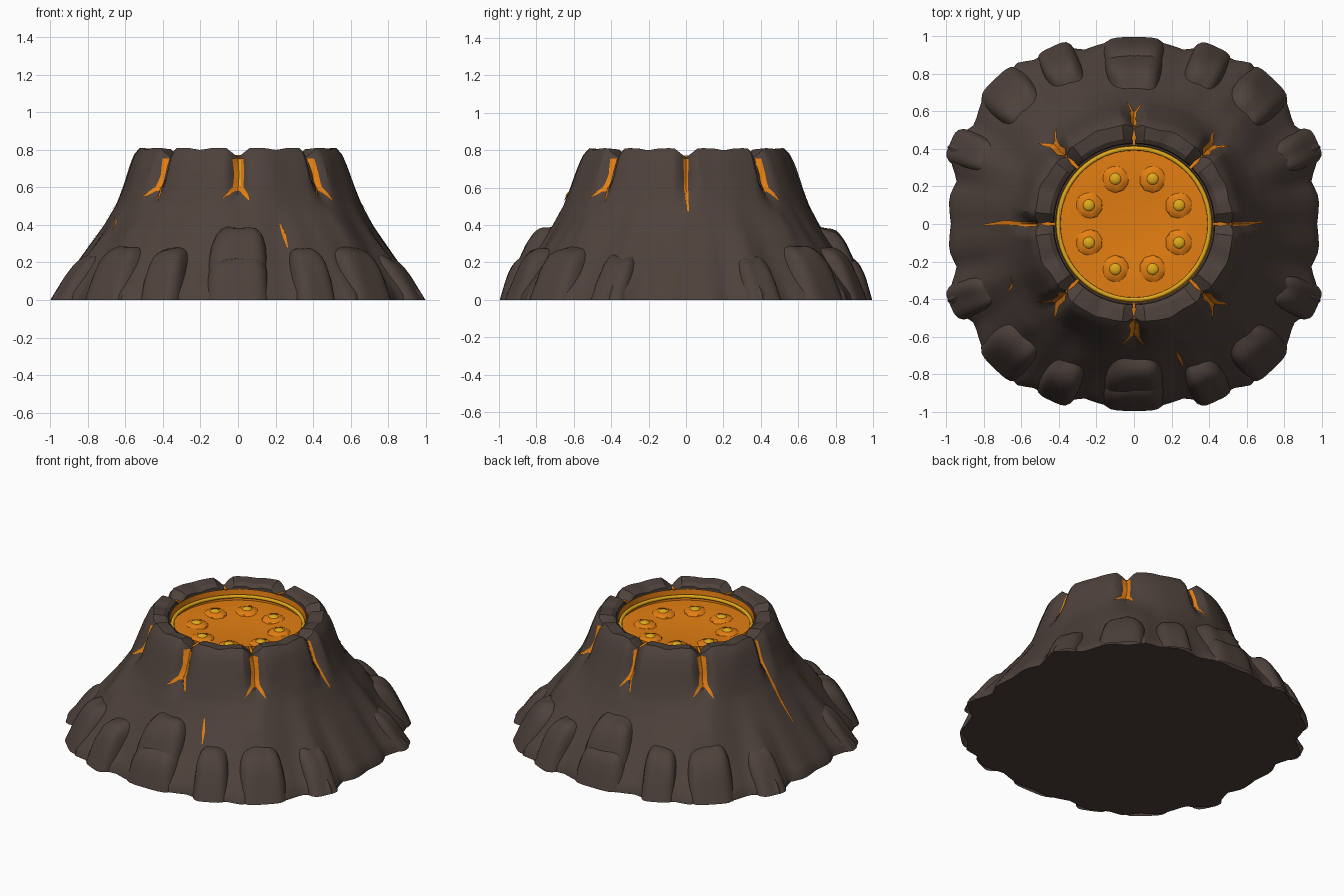
import bpy, bmesh, math
from mathutils import Vector, noise

if "Cube" in bpy.data.objects:
    bpy.data.objects.remove(bpy.data.objects["Cube"])


def material(name, rgb):
    m = bpy.data.materials.new(name)
    m.use_nodes = True
    m.diffuse_color = (*rgb, 1)
    m.node_tree.nodes["Principled BSDF"].inputs["Base Color"].default_value = (*rgb, 1)
    return m


ROCK = material("dark rock", (0.076, 0.053, 0.044))
LAVA = material("orange lava", (0.77, 0.21, 0.006))
GLOW = material("yellow lava", (0.75, 0.40, 0.011))


def finish(bm, name, mat, angle=30):
    bmesh.ops.recalc_face_normals(bm, faces=bm.faces)
    mesh = bpy.data.meshes.new(name)
    bm.to_mesh(mesh)
    bm.free()
    mesh.materials.append(mat)
    ob = bpy.data.objects.new(name, mesh)
    bpy.context.collection.objects.link(ob)
    bpy.ops.object.select_all(action="DESELECT")
    ob.select_set(True)
    bpy.context.view_layer.objects.active = ob
    bpy.ops.object.shade_smooth_by_angle(angle=math.radians(angle))


def lerp_table(table, x):
    for (a, u), (b, v) in zip(table, table[1:]):
        if x <= b:
            return u + (v - u) * max(0, x - a) / (b - a)
    return table[-1][1]


def polar(r, th, z):
    return Vector((r * math.cos(th), r * math.sin(th), z))


# Slope profile (height, radius) and lobed foot outline (degrees, radius)
SLOPE = [(0, .98), (.04, .97), (.2, .855), (.3, .785), (.4, .715), (.5, .66),
         (.6, .622), (.7, .588), (.77, .56), (.81, .525)]
FOOT = [(0, .975), (8, .995), (14, .97), (22.5, 1.075), (32, 1.0), (42, 1.06),
        (48, 1.03), (54, 1.06), (59, 1.02), (66, 1.03), (74, .965), (83, .98), (90, .965)]


def gap_distance(th):
    step = math.pi / 4
    return abs((th + step / 2) % step - step / 2)


def rim_height(th):
    dip = .05 * max(0, 1 - gap_distance(th) / .12)
    return .81 - dip - .01 * max(0, -math.cos(8 * th)) ** 4


def slope_radius(th, z):
    fold = math.degrees(math.asin(min(1, abs(math.sin(th)))))
    foot = lerp_table(FOOT, fold) / .98
    fade = max(0, 1 - z / .5)
    r = lerp_table(SLOPE, z) * (1 + (foot - 1) * fade)
    groove = max(0, 1 - gap_distance(th) / .1)
    r -= .06 * groove * min(1, max(0, (z - .48) / .15))
    # Ridges that run down below the diagonal cracks
    ridge = max(0, 1 - abs(fold - 45) / 16) * max(0, 1 - abs(z - .38) / .2)
    p = polar(1, th, z)
    bump = noise.noise(Vector((p.x * 3.5, p.y * 3.5, z * 3)))
    return r + .045 * ridge + .014 * bump * min(1, z * 4)


# Mountain body: outer slope, rim and crater wall in one skin
N, ROWS = 160, 24
bm = bmesh.new()
rings = []
for j in range(ROWS + 4):
    ring = []
    for i in range(N):
        th = 2 * math.pi * i / N
        top = rim_height(th)
        if j <= ROWS:
            z = top * j / ROWS
            r = slope_radius(th, z)
        else:
            r, z = [(.455, top - .006), (.43, top - .025), (.425, .68)][j - ROWS - 1]
        ring.append(bm.verts.new(polar(r, th, z)))
    rings.append(ring)
for lo, hi in zip(rings, rings[1:]):
    for i in range(N):
        k = (i + 1) % N
        bm.faces.new((lo[i], lo[k], hi[k], hi[i]))
bm.faces.new(rings[0])
finish(bm, "mountain_body", ROCK)


# Boulders: rounded blocks, flat below, whose outer side leans inwards
def boulder(name, deg, r_in, r_low, r_top, half, h):
    bm = bmesh.new()
    bmesh.ops.create_icosphere(bm, subdivisions=4, radius=1)
    cut = [v for v in bm.verts if v.co.z < -.01]
    bmesh.ops.delete(bm, geom=cut, context="VERTS")
    th = math.radians(deg)
    out, side = polar(1, th, 0), polar(1, th + math.pi / 2, 0)
    for v in bm.verts:
        x, y, z = v.co / sum(abs(c) ** 4.5 for c in v.co) ** (1 / 4.5)
        z = max(0, z)
        outer = r_low + (r_top - r_low) * z
        r = r_in + (outer - r_in) * (x + 1) / 2
        rough = 1 + .06 * noise.noise(Vector((x * 1.5 + deg, y * 1.5, z * 1.5)))
        v.co = out * r + side * (y * half * (1 - .15 * z) * rough) + Vector((0, 0, z * h * rough))
    finish(bm, name, ROCK, 40)


for side, deg in (("front", -90), ("back", 90)):
    boulder(side + "_ledge_boulder", deg, .6, .995, .93, .18, .235)
    boulder(side + "_tall_boulder", deg, .55, .97, .84, .175, .385)
for n, deg, low, top, half, h in (("inner", 65, 1.04, .93, .115, .275),
                                  ("corner", 46, 1.07, .94, .15, .285),
                                  ("outer", 24, 1.07, .91, .11, .24)):
    for s, d in (("back_left", deg), ("back_right", 180 - deg),
                 ("front_left", -deg), ("front_right", deg - 180)):
        boulder(f"{s}_{n}_boulder", d, .62, low, top, half, h)

# Crater pool and its orange wall
bm = bmesh.new()
SIDES = 64
loops = [[bm.verts.new(polar(r, 2 * math.pi * i / SIDES, z)) for i in range(SIDES)]
         for r, z in ((.42, .772), (.412, .70), (.36, .70), (.27, .705), (.2, .695))]
for a, b in zip(loops, loops[1:]):
    for i in range(SIDES):
        k = (i + 1) % SIDES
        bm.faces.new((a[i], a[k], b[k], b[i]))
bm.faces.new(loops[-1])
finish(bm, "lava_pool", LAVA)

# Glowing ring at the pool edge
bpy.ops.mesh.primitive_torus_add(major_radius=.403, minor_radius=.012, location=(0, 0, .73),
                                 major_segments=64, minor_segments=8)
ring = bpy.context.object
ring.name = "glowing_ring"
ring.data.materials.append(GLOW)
bpy.ops.object.shade_smooth_by_angle(angle=math.radians(60))

# Bubbles: broad orange mound with a small yellow tip
for k in range(8):
    th = math.pi / 8 + k * math.pi / 4
    for name, radius, flat, z, mat in (("mound", .075, .34, .694, LAVA),
                                       ("bubble", .034, .5, .711, GLOW)):
        bm = bmesh.new()
        bmesh.ops.create_icosphere(bm, subdivisions=2, radius=radius)
        for v in bm.verts:
            v.co = Vector((v.co.x, v.co.y, v.co.z * flat)) + polar(.26, th, z)
        finish(bm, f"lava_{name}_{k + 1}", mat)


# Lava cracks: thin strips laid on the slope; points are (sideways, height, half width)
def strip(bm, deg, points, lift):
    rows = []
    for (s0, z0, w0), (s1, z1, w1) in zip(points, points[1:]):
        for t in range(7):
            f = t / 6
            s, z, w = (a + (b - a) * f for a, b in ((s0, s1), (z0, z1), (w0, w1)))
            row = []
            for k in (-1, 0, 1):
                r = slope_radius(math.radians(deg), z)
                th = math.radians(deg) + (s + k * w) / r
                row.append(bm.verts.new(polar(slope_radius(th, z) + lift, th, z)))
            rows.append(row)
    for a, b in zip(rows, rows[1:]):
        for i in (0, 1):
            bm.faces.new((a[i], a[i + 1], b[i + 1], b[i]))


def crack(name, deg, *paths, mat=LAVA, lift=.008):
    bm = bmesh.new()
    for path in paths:
        strip(bm, deg, path, lift)
    bmesh.ops.remove_doubles(bm, verts=bm.verts, dist=.0005)
    finish(bm, name, mat)


def forked(name, deg, w):
    crack(name, deg,
          [(0, .755, w), (.005, .67, w * .85), (0, .58, w)],
          [(-w * .4, .60, w * .6), (-w * 1.7, .565, w * .45), (-w * 2.8, .54, .002)],
          [(w * .4, .60, w * .6), (w * 1.4, .56, w * .45), (w * 2.2, .525, .002)])


forked("front_crack", -90, .028)
crack("front_crack_glow", -90, [(.01, .745, .006), (.01, .61, .006)], mat=GLOW, lift=.012)
forked("back_crack", 90, .016)
for name, deg in (("front_left", -45), ("front_right", -135),
                  ("back_left", 45), ("back_right", 135)):
    forked(name + "_crack", deg, .025)
crack("left_crack", 0, [(0, .755, .012), (0, .6, .011), (.012, .47, .004)])
crack("right_crack", 180, [(0, .755, .013), (0, .6, .012), (-.008, .45, .012), (.005, .28, .004)])
crack("front_small_crack", -71, [(-.01, .41, .003), (-.002, .35, .01), (.002, .28, .003)])
crack("side_small_crack", -155, [(-.03, .44, .006), (.02, .42, .01), (.04, .37, .003)])

# Lava spilling through each rim gap
for k in range(8):
    th = k * math.pi / 4
    bm = bmesh.new()
    across = polar(1, th + math.pi / 2, 0)
    outer = slope_radius(th, .755) + .008
    bm.faces.new([bm.verts.new(polar(r, th, z) + across * w) for r, z, w in
                  ((.418, .767, -.008), (.418, .767, .008),
                   (outer, .76, .012), (outer, .76, -.012))])
    finish(bm, f"rim_spill_{k + 1}", LAVA)
